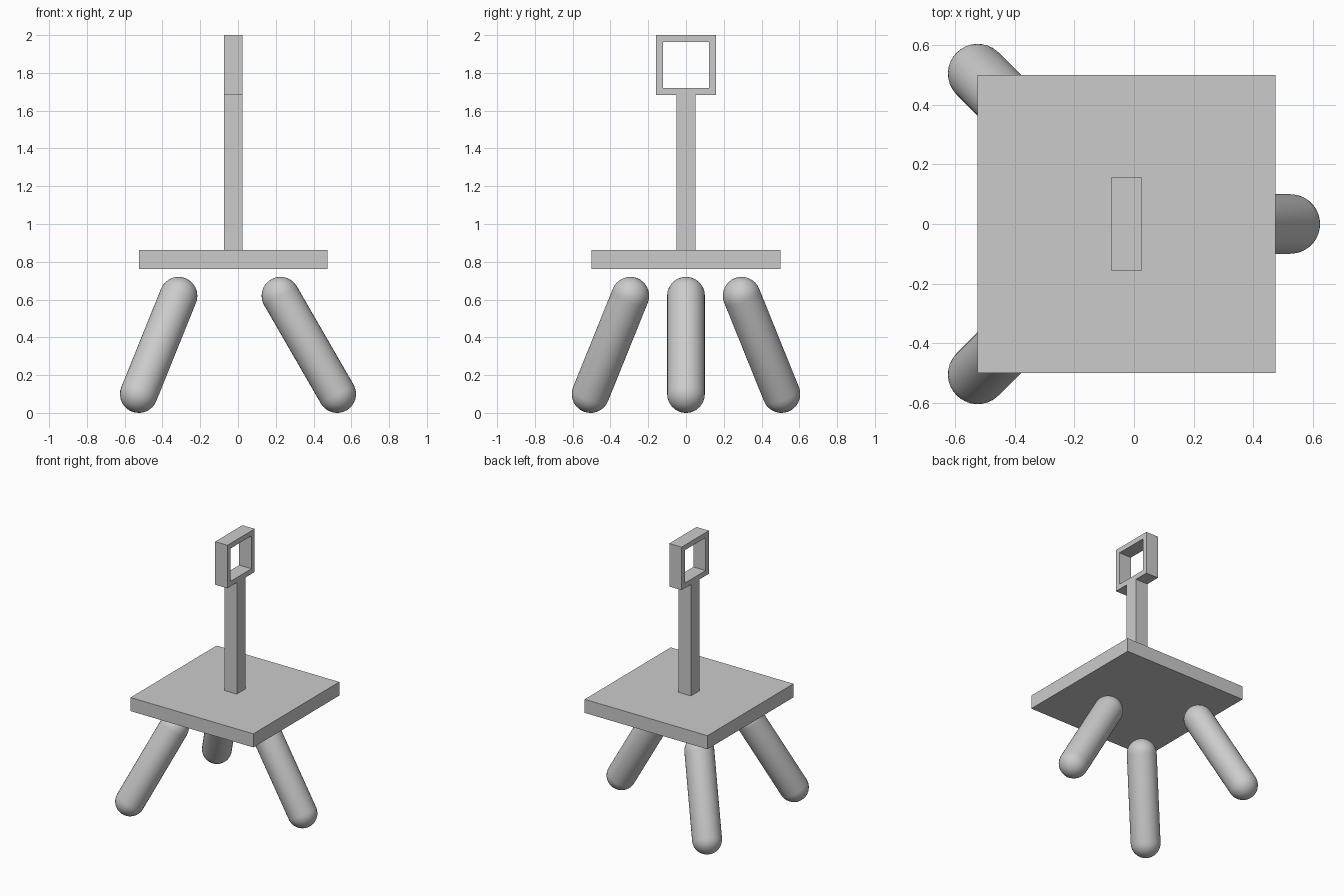
import bpy, bmesh, math
from mathutils import Vector, Matrix

cube = bpy.data.objects.get("Cube")
if cube:
    bpy.data.objects.remove(cube, do_unlink=True)

GREY = (0.6, 0.6, 0.6, 1)
mat = bpy.data.materials.new("light grey")
mat.use_nodes = True
mat.diffuse_color = GREY
mat.node_tree.nodes["Principled BSDF"].inputs["Base Color"].default_value = GREY

CX = -0.025  # centre line of the platform and post


def finish(name, bm, matrix=Matrix()):
    """Turn a bmesh into a named, coloured object."""
    bmesh.ops.remove_doubles(bm, verts=bm.verts, dist=1e-5)
    bmesh.ops.transform(bm, matrix=matrix, verts=bm.verts)
    bmesh.ops.recalc_face_normals(bm, faces=bm.faces)
    mesh = bpy.data.meshes.new(name)
    bm.to_mesh(mesh)
    bm.free()
    mesh.materials.append(mat)
    obj = bpy.data.objects.new(name, mesh)
    bpy.context.collection.objects.link(obj)
    return obj


def box(name, size, centre):
    bm = bmesh.new()
    bmesh.ops.create_cube(bm, size=1)
    finish(name, bm, Matrix.Translation(centre) @ Matrix.Diagonal((*size, 1)))


def lathe(name, profile, steps, matrix, closed=False):
    """Spin a (radius, height) profile around z."""
    bm = bmesh.new()
    verts = [bm.verts.new((r, 0, h)) for r, h in profile]
    edges = [bm.edges.new(pair) for pair in zip(verts, verts[1:])]
    if closed:
        edges.append(bm.edges.new((verts[-1], verts[0])))
    bmesh.ops.spin(bm, geom=verts + edges, cent=(0, 0, 0), axis=(0, 0, 1),
                   angle=math.tau, steps=steps)
    return finish(name, bm, matrix)


def leg(name, foot, top, radius=0.1, rings=8):
    """Round-ended leg between two cap centres."""
    foot, top = Vector(foot), Vector(top)
    axis = top - foot
    arc = [math.pi / 2 * i / rings for i in range(rings + 1)]
    profile = [(radius * math.sin(a), -radius * math.cos(a)) for a in arc]
    profile += [(r, axis.length - h) for r, h in reversed(profile)]
    matrix = Matrix.Translation(foot) @ axis.to_track_quat('Z', 'Y').to_matrix().to_4x4()
    obj = lathe(name, profile, 32, matrix)
    for poly in obj.data.polygons:
        poly.use_smooth = True


# Platform and post
box("platform", (1, 1, 0.1), (CX, 0, 0.813))
box("post", (0.1, 0.1, 0.82), (CX, 0, 1.273))

# Square open frame on top of the post
outer, inner, half = 0.1585 * math.sqrt(2), 0.121 * math.sqrt(2), 0.05
lathe("top_frame", [(outer, -half), (outer, half), (inner, half), (inner, -half)], 4,
      Matrix.Translation((CX, 0, 1.8415)) @ Matrix.Rotation(math.pi / 2, 4, 'Y')
      @ Matrix.Rotation(math.pi / 4, 4, 'Z'), closed=True)

# Three splayed legs
leg("left_leg", (0.525, 0, 0.1), (0.225, 0, 0.62))
for name, s in (("front_right_leg", -1), ("back_right_leg", 1)):
    leg(name, (-0.525, s * 0.505, 0.1), (-0.315, s * 0.295, 0.62))
